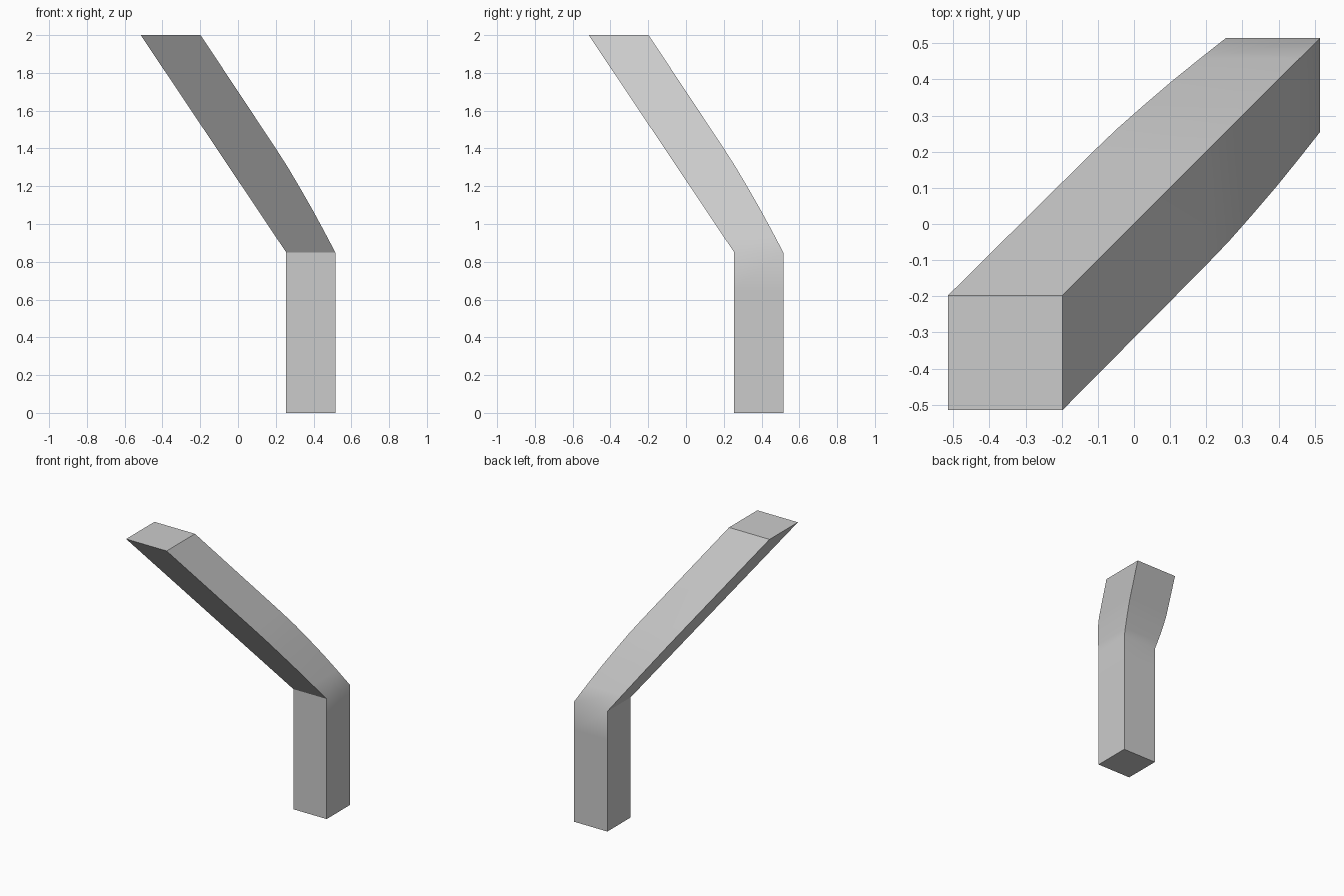
import bpy, bmesh
from math import radians

cube = bpy.data.objects.get("Cube")
if cube:
    bpy.data.objects.remove(cube, do_unlink=True)

# One plain grey
grey = bpy.data.materials.new("light_grey")
grey.use_nodes = True
colour = (0.6, 0.6, 0.6, 1)
grey.diffuse_color = colour
grey.node_tree.nodes["Principled BSDF"].inputs["Base Color"].default_value = colour

# Level sections: height, inner limit, outer limit (same in x and y)
BEND, TOP = 0.85, 2.0


def inner(z):
    return 0.255 - 0.77 * max(0, z - BEND) / (TOP - BEND)


outer = [(0, 0.515), (0.65, 0.515), (BEND, 0.515), (0.96, 0.457),
         (1.08, 0.392), (1.2, 0.323), (1.3, 0.264), (1.4, 0.2), (TOP, -0.198)]

# Loft square sections up the post and along the diagonal arm
bm = bmesh.new()
rings = []
for z, b in outer:
    a = inner(z)
    rings.append([bm.verts.new((x, y, z)) for x, y in ((a, a), (b, a), (b, b), (a, b))])
for low, high in zip(rings, rings[1:]):
    for i in range(4):
        j = (i + 1) % 4
        bm.faces.new((low[i], low[j], high[j], high[i]))
bm.faces.new(rings[0][::-1])
bm.faces.new(rings[-1])
bmesh.ops.recalc_face_normals(bm, faces=bm.faces)

mesh = bpy.data.meshes.new("bent_post")
bm.to_mesh(mesh)
bm.free()
mesh.materials.append(grey)
post = bpy.data.objects.new("bent_post", mesh)
bpy.context.collection.objects.link(post)

# Soft outer curve, crisp corners and inner bend
bpy.ops.object.select_all(action="DESELECT")
post.select_set(True)
bpy.context.view_layer.objects.active = post
bpy.ops.object.shade_smooth_by_angle(angle=radians(31))
